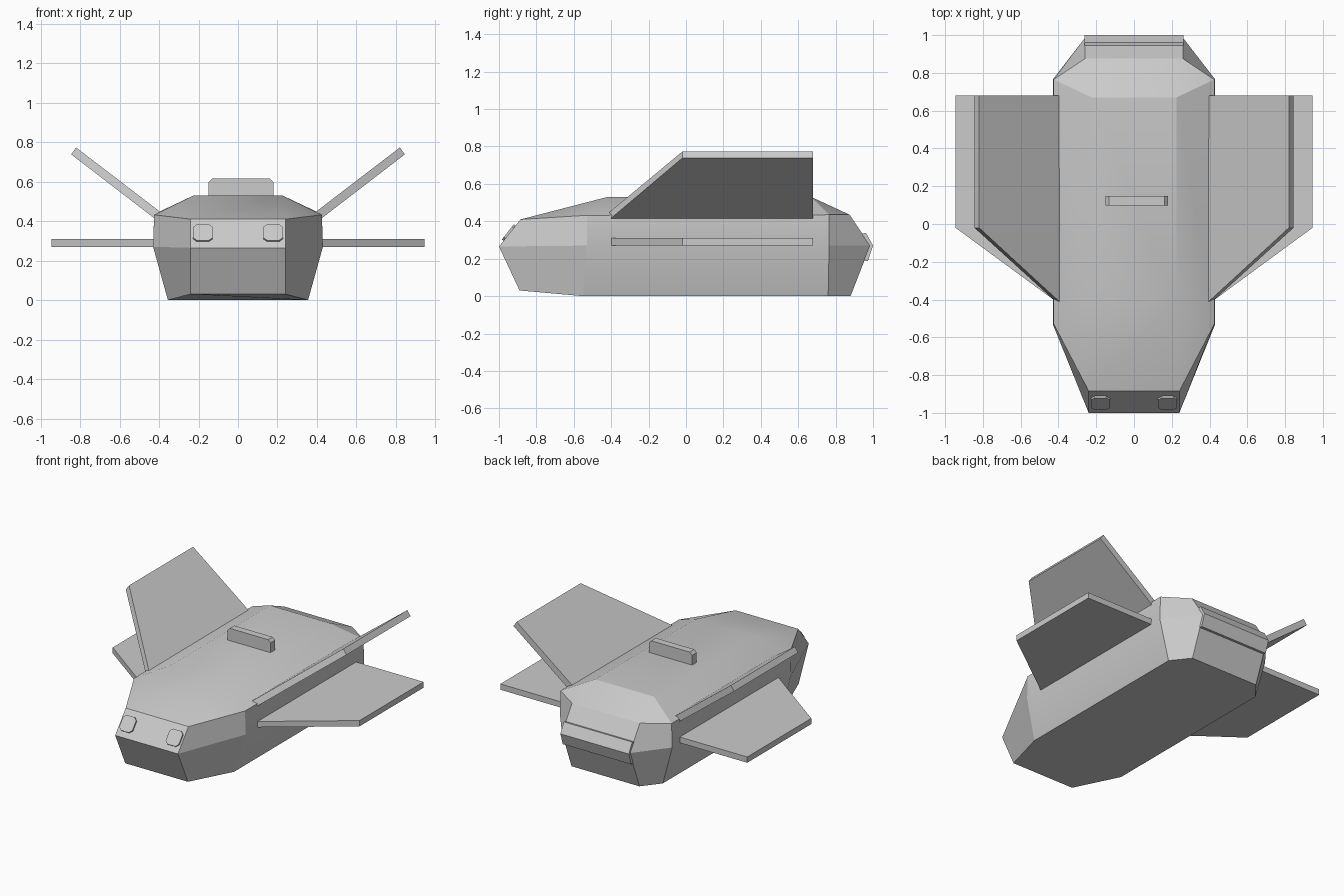
import bpy, bmesh, math
from mathutils import Vector

if "Cube" in bpy.data.objects:
    bpy.data.objects.remove(bpy.data.objects["Cube"])


def make_object(name, bm):
    bmesh.ops.remove_doubles(bm, verts=bm.verts, dist=1e-4)
    bmesh.ops.recalc_face_normals(bm, faces=bm.faces)
    mesh = bpy.data.meshes.new(name)
    bm.to_mesh(mesh)
    bm.free()
    obj = bpy.data.objects.new(name, mesh)
    bpy.context.collection.objects.link(obj)
    return obj


def loft(name, loops):
    """Skin a stack of closed loops and cap both ends."""
    bm = bmesh.new()
    rings = [[bm.verts.new(p) for p in loop] for loop in loops]
    for a, b in zip(rings, rings[1:]):
        for i in range(len(a)):
            j = (i + 1) % len(a)
            bm.faces.new((a[i], a[j], b[j], b[i]))
    bm.faces.new(rings[0])
    bm.faces.new(rings[-1])
    return make_object(name, bm)


def mirror_loop(half):
    return half + [(-x, y, z) for x, y, z in reversed(half)]


# Hull: half outlines at four heights, nose to tail
roof_front, roof_back = (0.225, -0.42, 0.53), (0.225, 0.67, 0.53)
levels = [
    [(0.24, -0.89, 0.03), (0.355, -0.55, 0), (0.355, 0.76, 0), (0.26, 0.88, 0)],
    [(0.24, -1.0, 0.265), (0.43, -0.53, 0.27), (0.43, 0.765, 0.27), (0.26, 0.985, 0.27)],
    [(0.24, -0.885, 0.41), (0.425, -0.53, 0.432), (0.425, 0.765, 0.435), (0.26, 0.875, 0.435)],
    [roof_front, roof_front, roof_back, roof_back],
]
hull = loft("hull", [mirror_loop(h) for h in levels])
bpy.context.view_layer.objects.active = hull
hull.select_set(True)
bpy.ops.object.shade_smooth_by_angle(angle=math.radians(20))
hull.select_set(False)

# Swept plates: root and tip edges given as (upper, lower) xz pairs
plates = {
    "lower_wing": (((0.40, 0.31), (0.40, 0.27)), ((0.945, 0.31), (0.945, 0.27))),
    "upper_fin": (((0.385, 0.44), (0.405, 0.40)), ((0.82, 0.773), (0.845, 0.738))),
}
for name, (root, tip) in plates.items():
    for side, s in (("right", 1), ("left", -1)):
        loops = []
        for (top, low), front in ((root, -0.42), (tip, -0.02)):
            loops.append([(s * top[0], front, top[1]), (s * top[0], 0.68, top[1]),
                          (s * low[0], 0.68, low[1]), (s * low[0], front, low[1])])
        loft(f"{name}_{side}", loops)

# Roof sensor bar with clipped upper corners
bar = [(-0.15, 0.51), (0.18, 0.51), (0.18, 0.597), (0.162, 0.615),
       (-0.132, 0.615), (-0.15, 0.597)]
loft("roof_bar", [[(x, y, z) for x, z in bar] for y in (0.098, 0.148)])

# Wedge strip across the tail
strip = [(0.945, 0.335), (0.962, 0.338), (1.0, 0.27), (0.973, 0.188), (0.945, 0.19)]
loft("tail_strip", [[(x, y, z) for y, z in strip] for x in (-0.262, 0.262)])

# Octagonal headlights lying on the sloped nose panel
up = Vector((0, 0.115, 0.145)).normalized()
out = Vector((0, -up.z, up.y))
outline = [(0.05, 0.034), (0.03, 0.052), (-0.03, 0.052), (-0.05, 0.034),
           (-0.05, -0.034), (-0.03, -0.052), (0.03, -0.052), (0.05, -0.034)]
for side, s in (("right", 1), ("left", -1)):
    centre = Vector((s * 0.178, -0.943, 0.336))
    loft(f"headlight_{side}",
         [[centre + Vector((u, 0, 0)) + up * v + out * d for u, v in outline]
          for d in (-0.02, 0.012)])
